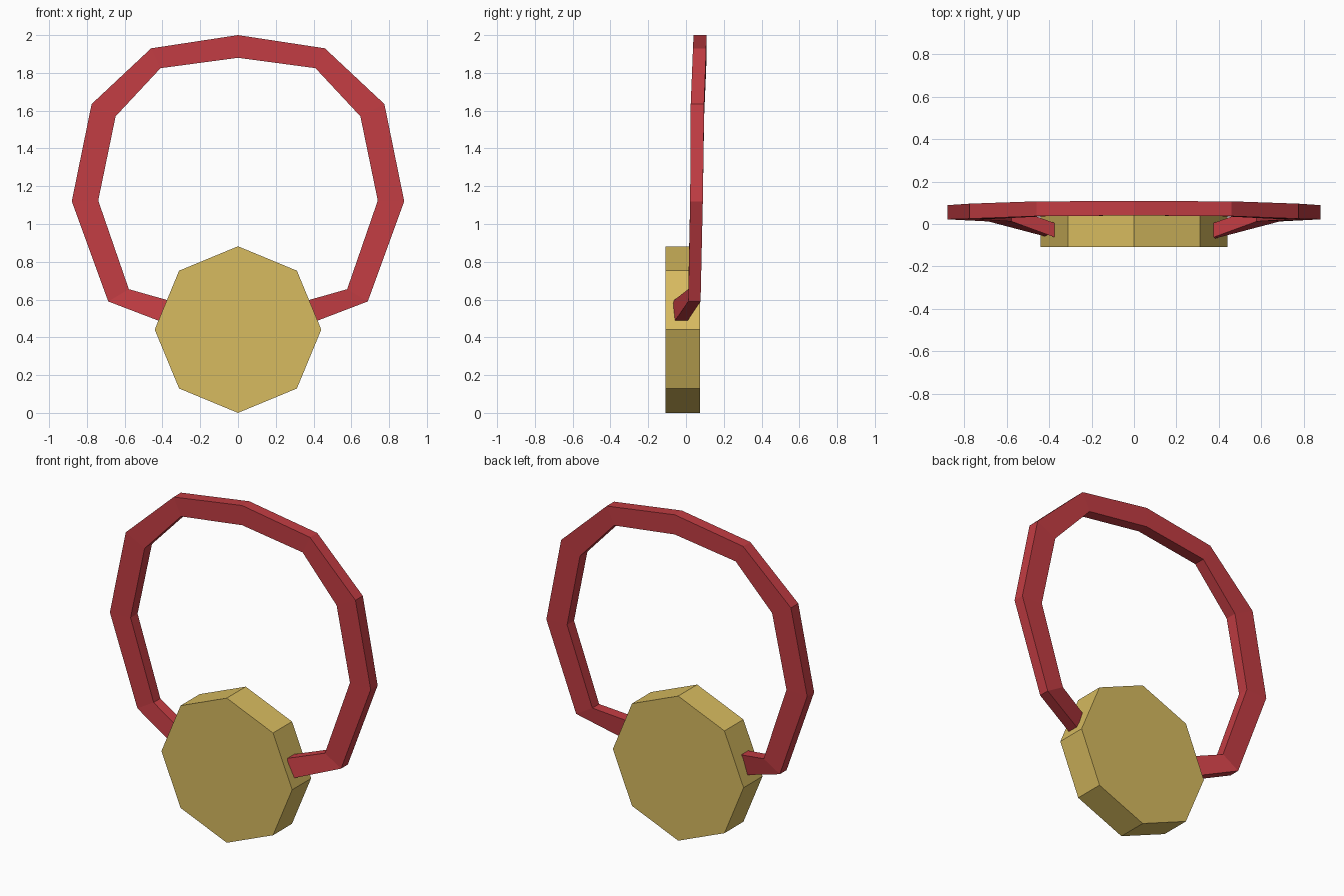
import bpy, bmesh, math

if "Cube" in bpy.data.objects:
    bpy.data.objects.remove(bpy.data.objects["Cube"])


def material(name, rgb):
    m = bpy.data.materials.new(name)
    m.diffuse_color = (*rgb, 1)
    m.use_nodes = True
    m.node_tree.nodes["Principled BSDF"].inputs["Base Color"].default_value = m.diffuse_color
    return m


def loft(name, rings, mat):
    """Skin closed rings of points into a capped solid."""
    bm = bmesh.new()
    loops = [[bm.verts.new(p) for p in r] for r in rings]
    n = len(loops[0])
    for a, b in zip(loops, loops[1:]):
        for i in range(n):
            j = (i + 1) % n
            bm.faces.new((a[i], a[j], b[j], b[i]))
    bm.faces.new(loops[0])
    bm.faces.new(loops[-1])
    bmesh.ops.recalc_face_normals(bm, faces=bm.faces)
    me = bpy.data.meshes.new(name)
    bm.to_mesh(me)
    bm.free()
    me.materials.append(mat)
    ob = bpy.data.objects.new(name, me)
    bpy.context.collection.objects.link(ob)
    return ob


gold = material("gold", (0.68, 0.495, 0.115))
red = material("red", (0.54, 0.046, 0.056))

# Octagonal medal disc
R = 0.441
octagon = [(R * math.sin(k * math.pi / 4), R + R * math.cos(k * math.pi / 4)) for k in range(8)]
loft("medal_disc", [[(x, y, z) for x, z in octagon] for y in (-0.108, 0.075)], gold)

# Ribbon stations on the right side: outer x, z, inner x, z, front y, back y
stations = [
    (0.30, 0.442, 0.30, 0.576, -0.09, -0.022),
    (0.687, 0.59, 0.578, 0.655, 0.012, 0.077),
    (0.88, 1.12, 0.74, 1.124, 0.022, 0.089),
    (0.775, 1.635, 0.648, 1.57, 0.025, 0.096),
    (0.46, 1.93, 0.41, 1.825, 0.037, 0.107),
    (0.0, 2.0, 0.0, 1.88, 0.04, 0.108),
]


def section(s, side):
    ox, oz, ix, iz, f, b = s
    return [(side * ox, f, oz), (side * ox, b, oz), (side * ix, b, iz), (side * ix, f, iz)]


# Neck ribbon loop, mirrored across the top, with ends sunk into the disc
rings = [section(s, 1) for s in stations] + [section(s, -1) for s in stations[-2::-1]]
loft("neck_ribbon", rings, red)
